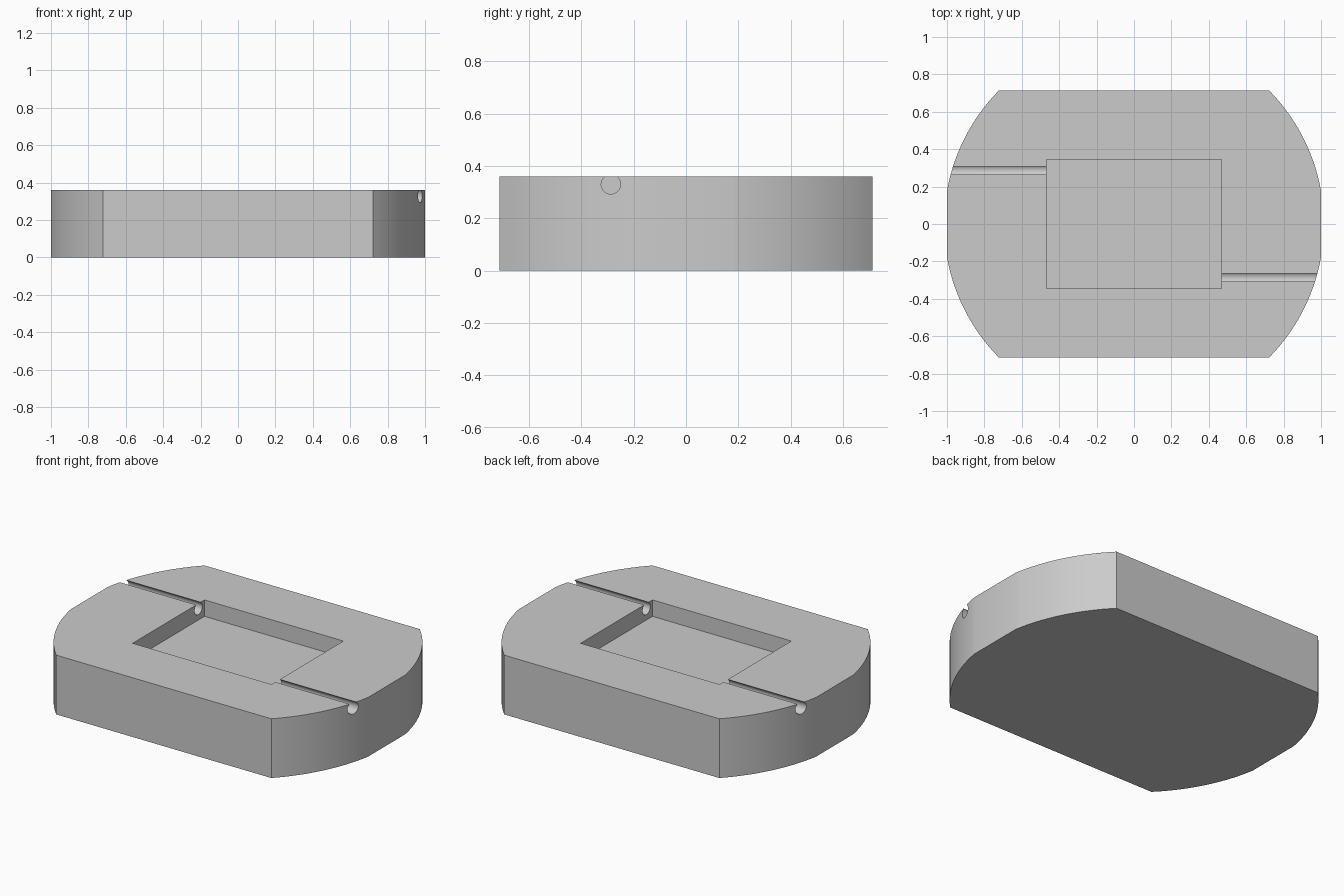
import bpy, bmesh, math

HEIGHT = 0.36
HALF_DEPTH = 0.713
ROUND_RADIUS = 1.0155

# Remove the default cube
cube = bpy.data.objects.get("Cube")
if cube:
    bpy.data.objects.remove(cube, do_unlink=True)

# Single plain grey
grey = bpy.data.materials.new("plain_grey")
grey.use_nodes = True
colour = (0.6, 0.6, 0.6, 1)
grey.diffuse_color = colour
grey.node_tree.nodes["Principled BSDF"].inputs["Base Color"].default_value = colour


def add_object(name, bm):
    bmesh.ops.recalc_face_normals(bm, faces=bm.faces)
    mesh = bpy.data.meshes.new(name)
    bm.to_mesh(mesh)
    bm.free()
    mesh.materials.append(grey)
    obj = bpy.data.objects.new(name, mesh)
    bpy.context.collection.objects.link(obj)
    return obj


def body_outline(steps=24):
    # Disc with flat front, back and ends: one arc per corner
    start = math.acos(1 / ROUND_RADIUS)
    end = math.asin(HALF_DEPTH / ROUND_RADIUS)
    arc = [start + (end - start) * i / steps for i in range(steps + 1)]
    angles = (arc + [math.pi - a for a in reversed(arc)]
              + [math.pi + a for a in arc] + [-a for a in reversed(arc)])
    return [(ROUND_RADIUS * math.cos(a), ROUND_RADIUS * math.sin(a)) for a in angles]


# Body block
bm = bmesh.new()
base = bm.faces.new([bm.verts.new((x, y, 0)) for x, y in body_outline()])
top = bmesh.ops.extrude_face_region(bm, geom=[base])["geom"]
bmesh.ops.translate(bm, vec=(0, 0, HEIGHT),
                    verts=[v for v in top if isinstance(v, bmesh.types.BMVert)])
body = add_object("body", bm)

# Rectangular pocket cutter
bm = bmesh.new()
bmesh.ops.create_cube(bm, size=1)
bmesh.ops.scale(bm, vec=(0.934, 0.69, 0.4), verts=bm.verts)
bmesh.ops.translate(bm, vec=(0, 0, 0.46), verts=bm.verts)
cutters = [add_object("pocket_cutter", bm)]

# Round wire channel cutters, one on each side of the pocket
for side, name in ((1, "left_channel_cutter"), (-1, "right_channel_cutter")):
    bm = bmesh.new()
    bmesh.ops.create_cone(bm, cap_ends=True, segments=48,
                          radius1=0.037, radius2=0.037, depth=0.7)
    channel = add_object(name, bm)
    channel.rotation_euler.y = math.pi / 2
    channel.location = (0.75 * side, -0.287 * side, 0.33)
    cutters.append(channel)

# Cut the recesses out of the body
bpy.context.view_layer.update()
bpy.ops.object.select_all(action="DESELECT")
bpy.context.view_layer.objects.active = body
body.select_set(True)
for cutter in cutters:
    cutter.hide_render = True
    cut = body.modifiers.new(cutter.name, "BOOLEAN")
    cut.operation = "DIFFERENCE"
    cut.solver = "EXACT"
    cut.object = cutter
    bpy.ops.object.modifier_apply(modifier=cut.name)
for cutter in cutters:
    bpy.data.objects.remove(cutter, do_unlink=True)

bpy.ops.object.shade_smooth_by_angle(angle=math.radians(30))
